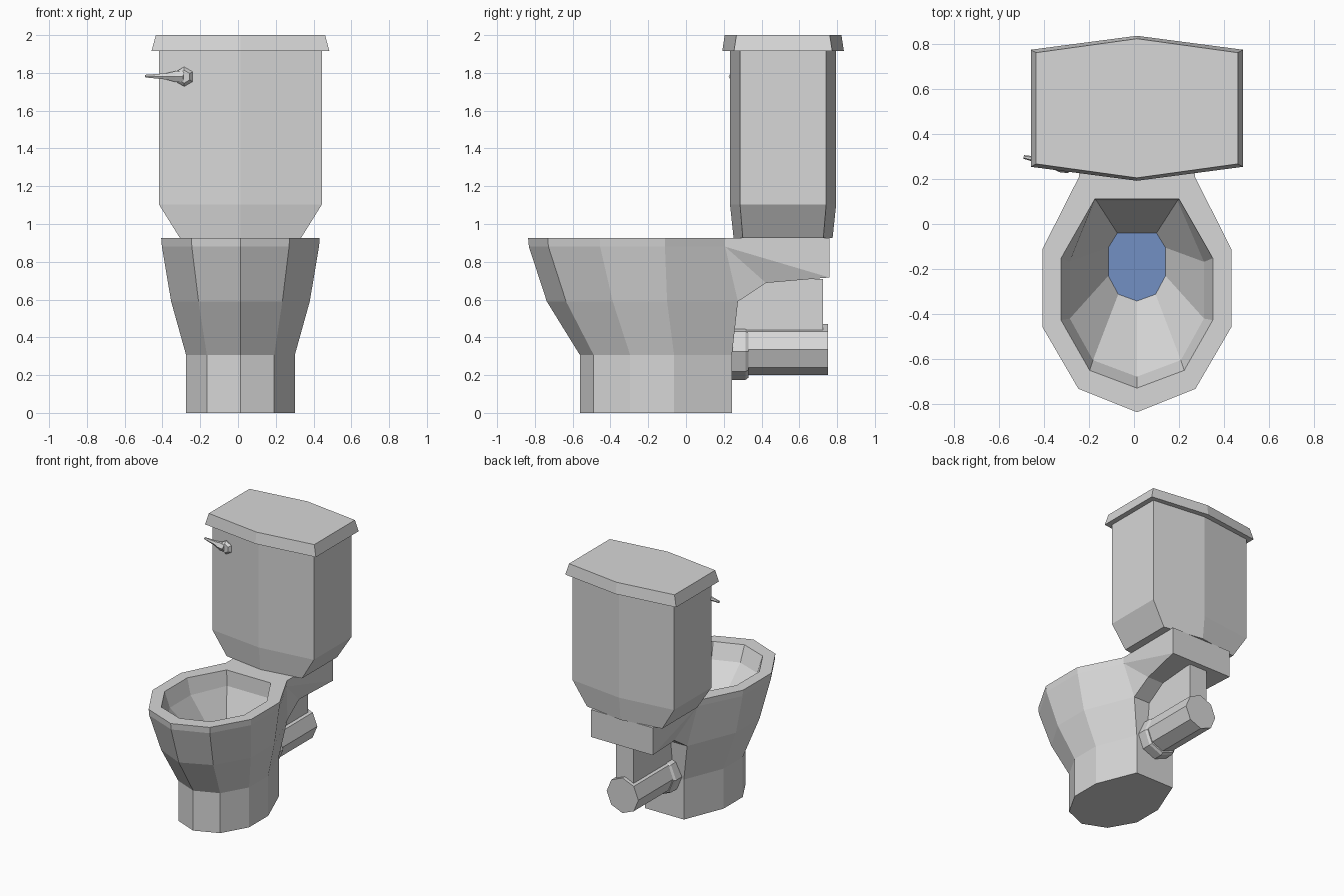
import bpy, bmesh, math
from mathutils import Vector, Matrix

if "Cube" in bpy.data.objects:
    bpy.data.objects.remove(bpy.data.objects["Cube"])

CX, TY = 0.013, 0.514      # symmetry plane, tank centre in y


def material(name, rgb):
    m = bpy.data.materials.new(name)
    m.diffuse_color = (*rgb, 1)
    m.use_nodes = True
    m.node_tree.nodes["Principled BSDF"].inputs["Base Color"].default_value = m.diffuse_color
    return m


CERAMIC = material("grey ceramic", (0.68, 0.68, 0.68))
WATER = material("blue water", (0.17, 0.28, 0.55))


def finish(bm, name, mats=(CERAMIC,)):
    bmesh.ops.recalc_face_normals(bm, faces=bm.faces)
    me = bpy.data.meshes.new(name)
    bm.to_mesh(me)
    bm.free()
    for m in mats:
        me.materials.append(m)
    ob = bpy.data.objects.new(name, me)
    ob.location.x = CX
    bpy.context.collection.objects.link(ob)
    return ob


def bridge(bm, a, b, skip=()):
    n = len(a)
    for i in range(n):
        if i not in skip:
            j = (i + 1) % n
            bm.faces.new((a[i], a[j], b[j], b[i]))


def loft(name, rings):
    bm = bmesh.new()
    vs = [[bm.verts.new(p) for p in r] for r in rings]
    for a, b in zip(vs, vs[1:]):
        bridge(bm, a, b)
    bm.faces.new(vs[0])
    bm.faces.new(vs[-1])
    return finish(bm, name)


def mirrored(z, half):
    """Half outline from front to back -> full ring."""
    pts = half + [(-x, y) for x, y in reversed(half[1:])]
    return [(x, y, z) for x, y in pts]


def hexagon(z, hx, corner, mid):
    """Tank outline with slightly peaked front and back."""
    return mirrored(z, [(0, TY - mid), (hx, TY - corner), (hx, TY + corner)])[:3] + \
        [(0, TY + mid, z), (-hx, TY + corner, z), (-hx, TY - corner, z)]


def disc(center, axis, r, n, turn=0):
    """Regular polygon around an axis."""
    q = Vector(axis).to_track_quat('Z', 'Y').to_matrix()
    return [Vector(center) + q @ Vector((r * math.cos(turn + math.tau * i / n),
                                         r * math.sin(turn + math.tau * i / n), 0))
            for i in range(n)]


# bowl: foot, flared outside, rim and hollow inside down to the water
foot = [(0, -.562), (.178, -.489), (.288, -.296), (.288, -.063), (.165, .243)]
rim = [(0, -.836), (.26, -.732), (.42, -.457), (.42, -.112), (.258, .208)]
profile = [
    (0, foot),
    (.307, foot),
    (.59, [(0, -.737), (.222, -.635), (.367, -.388), (.367, -.10), (.215, .275)]),
    (.88, [(x * .99, y * .995) for x, y in rim]),
    (.927, rim),
    (.927, [(0, -.729), (.21, -.65), (.337, -.427), (.337, -.152), (.187, .111)]),
    (.81, [(0, -.678), (.195, -.605), (.298, -.42), (.298, -.168), (.18, .104)]),
    (.48, [(0, -.342), (.083, -.312), (.127, -.23), (.127, -.105), (.087, -.04)]),
]
bm = bmesh.new()
rings = [[bm.verts.new(p) for p in mirrored(z, h)] for z, h in profile]
for k, (a, b) in enumerate(zip(rings, rings[1:])):
    bridge(bm, a, b, skip=(4,) if k in (2, 3) else ())
bm.faces.new(rings[0])
bm.faces.new(rings[-1]).material_index = 1

# shelf behind the rim that carries the tank
sides = []
for s, i in ((1, 4), (-1, 5)):
    low, mid, top = rings[2][i], rings[3][i], rings[4][i]
    bt = bm.verts.new((s * .262, .759, .927))
    bb = bm.verts.new((s * .262, .759, .717))
    neck = bm.verts.new((s * .21, .423, .688))
    bm.faces.new((mid, top, bt, bb))
    bm.faces.new((mid, bb, neck))
    bm.faces.new((mid, neck, low))
    sides.append((top, bt, bb, neck, low))
for i in range(4):
    bm.faces.new((sides[0][i], sides[0][i + 1], sides[1][i + 1], sides[1][i]))
finish(bm, "bowl", (CERAMIC, WATER))

# tank and lid
loft("tank", [hexagon(.925, .32, .213, .262), hexagon(1.103, .431, .228, .281),
              hexagon(1.925, .431, .228, .281)])
loft("tank_lid", [hexagon(1.915, .471, .26, .322), hexagon(2.0, .448, .247, .309)])

# upright web between shelf and drain pipe
loft("drain_web", [[(x, y, z) for x, y in ((-.076, .2), (.076, .2), (.076, .725), (-.076, .725))]
                   for z in (.36, .71)])

# drain pipe and its collar
Y = (0, 1, 0)
loft("drain_pipe", [disc((0, y, .335), Y, .135, 8) for y in (.2, .752)])
loft("pipe_collar", [disc((0, y, .325), Y, r, 8)
                     for y, r in ((.2, .15), (.315, .15), (.332, .138))])

# flush handle: six-sided knob and tapering lever
hx = -.298
loft("handle_knob", [disc((hx, y, 1.78), Y, r, 6, math.pi / 2)
                     for y, r in ((.29, .05), (.262, .052), (.243, .034))])
a, b = Vector((hx, .255, 1.78)), Vector((-.503, .298, 1.783))
loft("handle_lever", [disc(a.lerp(b, t), b - a, r, 6)
                      for t, r in ((0, .03), (.2, .034), (.45, .019), (1, .008))])
